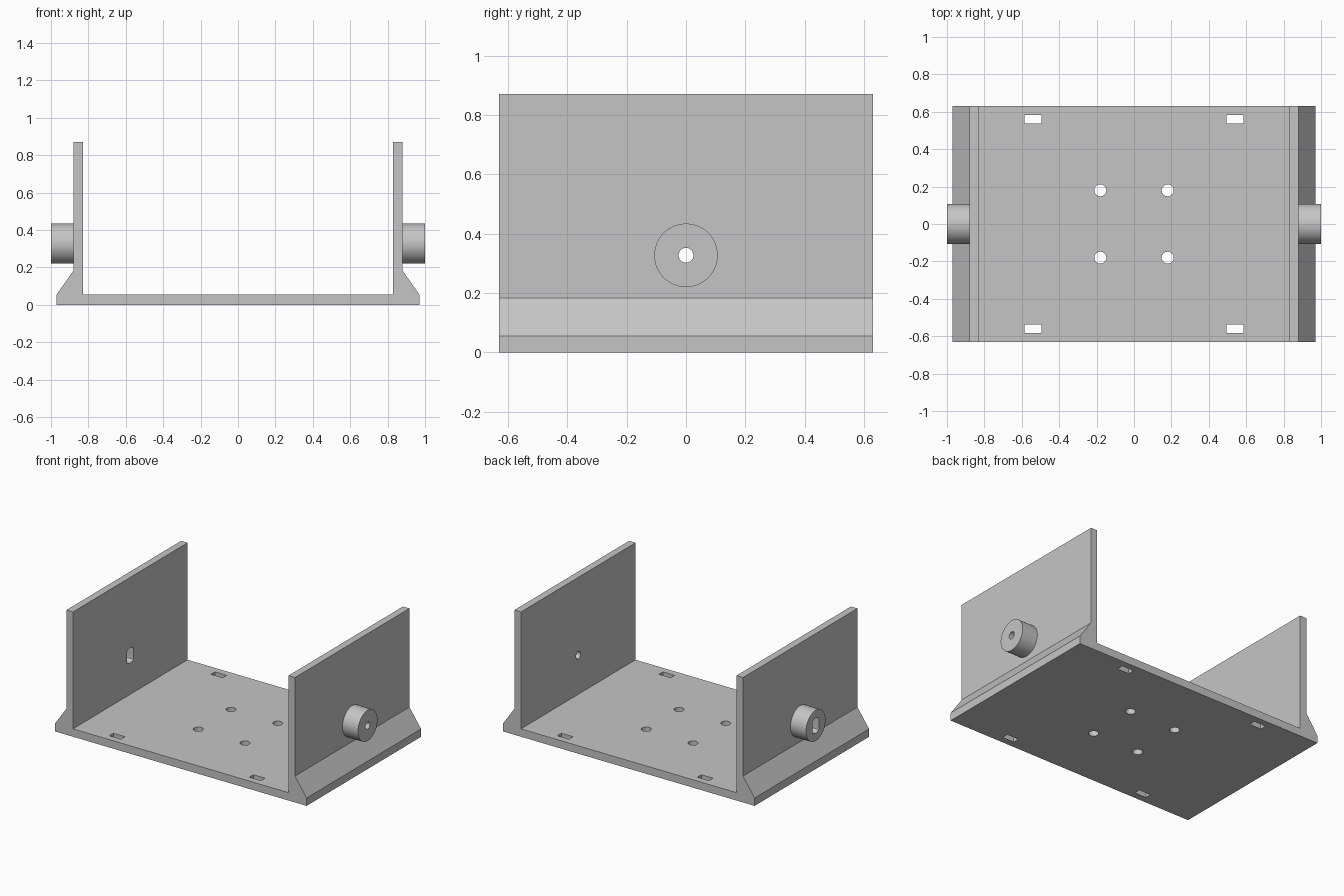
import bpy, bmesh, math
from mathutils import Matrix

cube = bpy.data.objects.get("Cube")
if cube:
    bpy.data.objects.remove(cube, do_unlink=True)

grey = bpy.data.materials.new("plain grey")
grey.use_nodes = True
colour = (0.56, 0.56, 0.56, 1)
grey.diffuse_color = colour
grey.node_tree.nodes["Principled BSDF"].inputs["Base Color"].default_value = colour

# Rotations sending a prism's length (local z) along each world axis
AXES = {
    "x": Matrix(((0, 0, 1), (1, 0, 0), (0, 1, 0))),   # outline in (y, z)
    "y": Matrix(((1, 0, 0), (0, 0, 1), (0, 1, 0))),   # outline in (x, z)
    "z": Matrix.Identity(3),                          # outline in (x, y)
}


def prism(name, outline, axis, start, end):
    """Extrude a flat outline along a world axis."""
    bm = bmesh.new()
    face = bm.faces.new([bm.verts.new((u, v, start)) for u, v in outline])
    top = bmesh.ops.extrude_face_region(bm, geom=[face])["geom"]
    moved = [g for g in top if isinstance(g, bmesh.types.BMVert)]
    bmesh.ops.translate(bm, verts=moved, vec=(0, 0, end - start))
    bm.transform(AXES[axis].to_4x4())
    bmesh.ops.recalc_face_normals(bm, faces=bm.faces)
    mesh = bpy.data.meshes.new(name)
    bm.to_mesh(mesh)
    bm.free()
    mesh.materials.append(grey)
    obj = bpy.data.objects.new(name, mesh)
    bpy.context.collection.objects.link(obj)
    return obj


def circle(u, v, r, sides=32, flat=None):
    """Round outline, optionally with two flats limiting its width."""
    flat = flat or r
    pts = []
    for i in range(sides):
        a = math.tau * (i + 0.5) / sides
        pts.append((u + max(-flat, min(flat, r * math.cos(a))), v + r * math.sin(a)))
    return pts


def rectangle(u, v, w, h):
    return [(u + sx * w / 2, v + sy * h / 2)
            for sx, sy in ((-1, -1), (1, -1), (1, 1), (-1, 1))]


def cut(obj, cutters):
    """Subtract the cutters and bake the result."""
    for c in cutters:
        c.hide_render = True
        mod = obj.modifiers.new("cut", "BOOLEAN")
        mod.operation, mod.solver, mod.object = "DIFFERENCE", "EXACT", c
    bpy.context.view_layer.update()
    graph = bpy.context.evaluated_depsgraph_get()
    baked = bpy.data.meshes.new_from_object(obj.evaluated_get(graph))
    obj.modifiers.clear()
    obj.data = baked
    baked.materials.clear()
    baked.materials.append(grey)


DEPTH = 0.63
AXLE_Z = 0.327

# U-shaped bracket: floor, two walls and sloped feet in one profile
half = [(0.97, 0), (0.97, 0.055), (0.88, 0.183), (0.88, 0.87), (0.83, 0.87), (0.83, 0.055)]
outline = half + [(-x, z) for x, z in reversed(half)]
bracket = prism("bracket", outline, "y", -DEPTH, DEPTH)

# Axle bosses on the outside of the walls
left_boss = prism("left_boss", circle(0, AXLE_Z, 0.107, 64), "x", 0.88, 1)
right_boss = prism("right_boss", circle(0, AXLE_Z, 0.107, 64), "x", -1, -0.88)

# Round bore on the left, double-flat shaft bore on the right
round_bore = prism("round_bore", circle(0, AXLE_Z, 0.025), "x", 0.7, 1.1)
shaft_bore = prism("shaft_bore", circle(0, AXLE_Z, 0.053, 32, 0.035), "x", -1.1, -0.7)

# Set screw hole from the back into the shaft bore
screw_hole = prism("screw_hole", circle(-0.94, AXLE_Z, 0.029), "y", 0, 0.2)

# Mounting holes and strap slots in the floor
floor_cutters = []
for sx in (-1, 1):
    for sy in (-1, 1):
        floor_cutters.append(prism("mount_hole", circle(sx * 0.18, sy * 0.18, 0.032), "z", -0.1, 0.2))
        floor_cutters.append(prism("strap_slot", rectangle(sx * 0.54, sy * 0.56, 0.09, 0.045), "z", -0.1, 0.2))

cut(bracket, floor_cutters + [round_bore, shaft_bore])
cut(left_boss, [round_bore])
cut(right_boss, [shaft_bore, screw_hole])

for c in floor_cutters + [round_bore, shaft_bore, screw_hole]:
    bpy.data.objects.remove(c, do_unlink=True)

# Smooth the round surfaces, keep the edges crisp
bpy.ops.object.select_all(action="DESELECT")
for obj in (bracket, left_boss, right_boss):
    obj.select_set(True)
    bpy.context.view_layer.objects.active = obj
bpy.ops.object.shade_smooth_by_angle(angle=math.radians(30))
